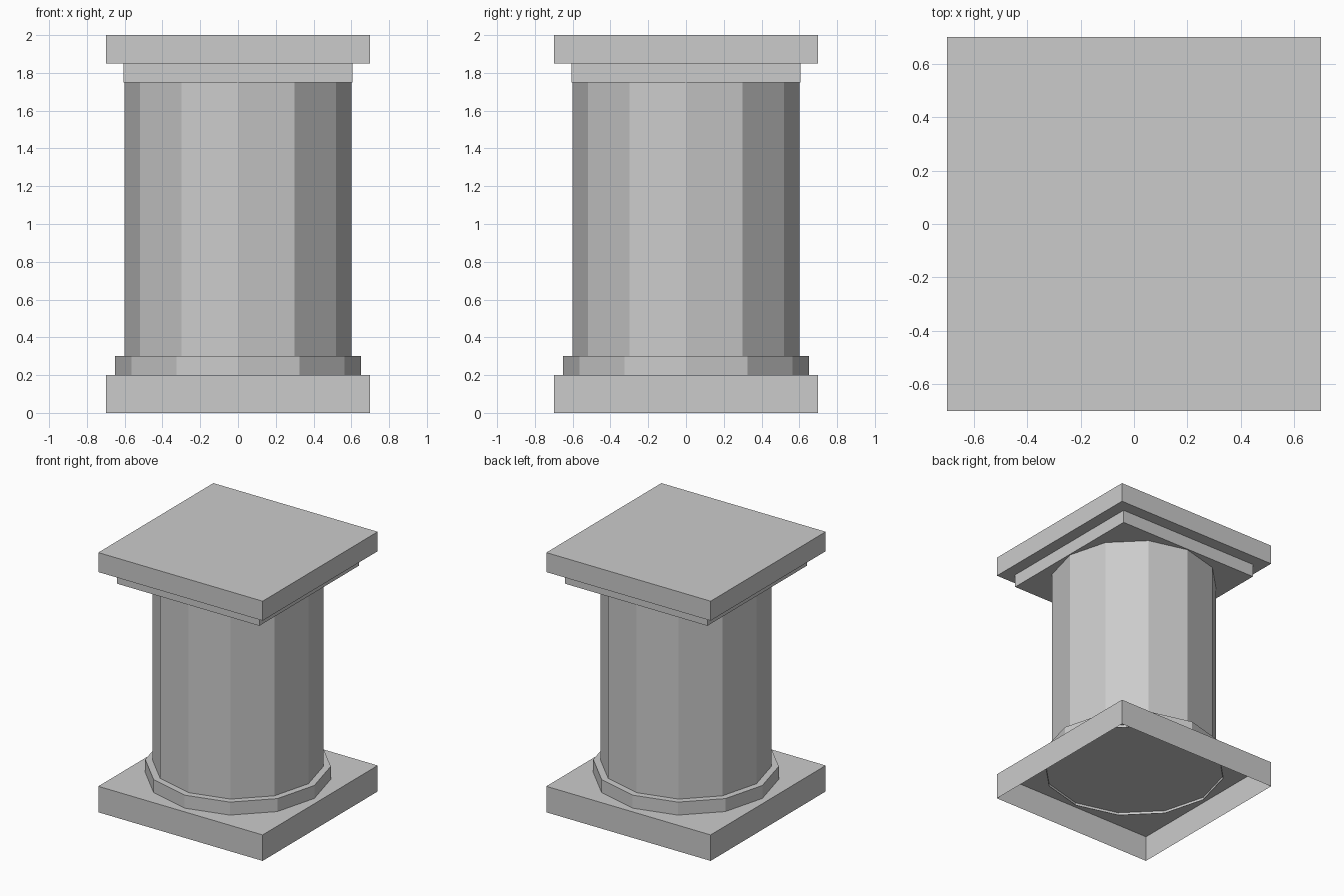
import bpy, bmesh, math
from mathutils import Matrix

if "Cube" in bpy.data.objects:
    bpy.data.objects.remove(bpy.data.objects["Cube"])


def finish(name, bm):
    mesh = bpy.data.meshes.new(name)
    bm.to_mesh(mesh)
    bm.free()
    obj = bpy.data.objects.new(name, mesh)
    bpy.context.collection.objects.link(obj)
    return obj


def remove_bottom(bm):
    bm.normal_update()
    down = [f for f in bm.faces if f.normal.z < -0.9]
    bmesh.ops.delete(bm, geom=down, context='FACES')


def slab(name, half, z0, z1, open_bottom=False):
    bm = bmesh.new()
    place = (Matrix.Translation((0, 0, (z0 + z1) / 2))
             @ Matrix.Diagonal((2 * half, 2 * half, z1 - z0, 1)))
    bmesh.ops.create_cube(bm, size=1, matrix=place)
    if open_bottom:
        remove_bottom(bm)
    return finish(name, bm)


def drum(name, radius, z0, z1, cap_top=False):
    # Twelve-sided prism with corners on the x and y axes, open below
    bm = bmesh.new()
    ring = [(radius * math.cos(i * math.pi / 6), radius * math.sin(i * math.pi / 6))
            for i in range(12)]
    low = [bm.verts.new((x, y, z0)) for x, y in ring]
    high = [bm.verts.new((x, y, z1)) for x, y in ring]
    for i in range(12):
        j = (i + 1) % 12
        bm.faces.new((low[i], low[j], high[j], high[i]))
    if cap_top:
        bm.faces.new(high)
    return finish(name, bm)


# Square foot, hollow underneath
slab("plinth", 0.70, 0.0, 0.20, open_bottom=True)
# Collar dips slightly through the top of the plinth
drum("base_collar", 0.65, 0.18, 0.30, cap_top=True)
# Faceted column
drum("shaft", 0.60, 0.30, 1.75)
# Stepped square capital
slab("capital_neck", 0.607, 1.75, 1.85)
slab("capital_slab", 0.70, 1.85, 2.0)
